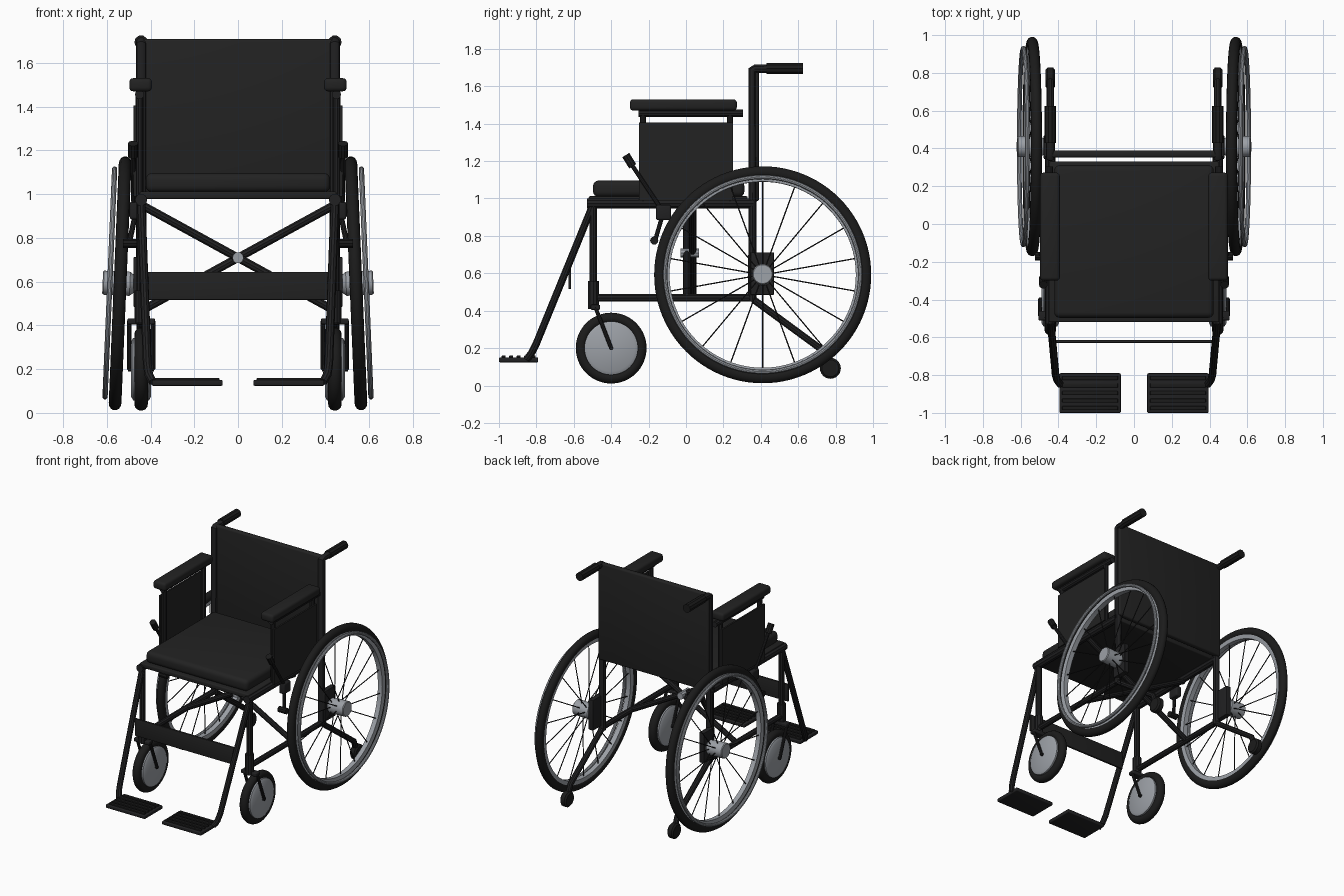
import bpy, bmesh, math
from mathutils import Matrix, Vector

cube = bpy.data.objects.get("Cube")
if cube:
    bpy.data.objects.remove(cube, do_unlink=True)


def material(name, rgb, rough=0.6):
    m = bpy.data.materials.new(name)
    m.use_nodes = True
    m.diffuse_color = (*rgb, 1)
    shader = m.node_tree.nodes["Principled BSDF"]
    shader.inputs["Base Color"].default_value = (*rgb, 1)
    shader.inputs["Roughness"].default_value = rough
    return m


FRAME = material("black frame", (0.015, 0.015, 0.016))
FABRIC = material("black fabric", (0.016, 0.016, 0.016))
RUBBER = material("black rubber", (0.011, 0.011, 0.011))
METAL = material("grey metal", (0.33, 0.35, 0.38))


def finish(name, mesh, mat, mirror):
    """Shade a mesh, add it to the scene and mirror it when it is a side part."""
    mesh.materials.clear()
    mesh.materials.append(mat)
    mesh.shade_smooth()
    mesh.set_sharp_from_angle(angle=math.radians(35))
    ob = bpy.data.objects.new(name, mesh)
    bpy.context.scene.collection.objects.link(ob)
    if mirror:
        ob.modifiers.new("Mirror", "MIRROR")
    return ob


def from_bmesh(name, bm, mat, mirror, matrix=None):
    if matrix:
        bm.transform(matrix)
    bmesh.ops.recalc_face_normals(bm, faces=bm.faces)
    mesh = bpy.data.meshes.new(name)
    bm.to_mesh(mesh)
    bm.free()
    return finish(name, mesh, mat, mirror)


def box(name, x, y, z, mat, bevel=0.0, mirror=True, segments=3):
    """Box given by its (min, max) range on each axis."""
    bm = bmesh.new()
    bmesh.ops.create_cube(bm, size=1)
    for v in bm.verts:
        v.co = [lo + (hi - lo) * (c + 0.5) for c, (lo, hi) in zip(v.co, (x, y, z))]
    if bevel:
        bmesh.ops.bevel(bm, geom=bm.edges[:], offset=bevel, segments=segments,
                        profile=0.5, affect="EDGES")
    return from_bmesh(name, bm, mat, mirror)


def tube(name, points, radius, mat=FRAME, mirror=True):
    """Round tube along a path."""
    curve = bpy.data.curves.new(name, "CURVE")
    curve.dimensions = "3D"
    curve.bevel_depth = radius
    curve.bevel_resolution = 3
    curve.use_fill_caps = True
    spline = curve.splines.new("POLY")
    spline.points.add(len(points) - 1)
    for p, co in zip(spline.points, points):
        p.co = (*co, 1)
    temp = bpy.data.objects.new(name, curve)
    mesh = bpy.data.meshes.new_from_object(temp)
    bpy.data.objects.remove(temp)
    return finish(name, mesh, mat, mirror)


def lathe(name, profile, mat, matrix, steps=64):
    """Closed (x, radius) profile turned about the x axis."""
    bm = bmesh.new()
    verts = [bm.verts.new((x, 0, r)) for x, r in profile]
    edges = [bm.edges.new((verts[i - 1], verts[i])) for i in range(len(verts))]
    bmesh.ops.spin(bm, geom=verts + edges, cent=(0, 0, 0), axis=(1, 0, 0),
                   angle=math.tau, steps=steps, use_merge=True)
    bmesh.ops.remove_doubles(bm, verts=bm.verts[:], dist=1e-5)
    return from_bmesh(name, bm, mat, True, matrix)


def ring(x, major, width, height, count=14):
    """Elliptical cross-section for a torus."""
    return [(x + width * math.cos(math.tau * i / count),
             major + height * math.sin(math.tau * i / count)) for i in range(count)]


SIDE = 0.443

# Rear wheels, leaning in at the top
wheel = Matrix.Translation((0.539, 0.41, 0.592)) @ Matrix.Rotation(math.radians(-2.4), 4, "Y")
lathe("rear_tyre", ring(0, 0.548, 0.029, 0.033), RUBBER, wheel, 96)
lathe("rear_rim", [(-0.018, 0.498), (0.018, 0.498), (0.022, 0.532), (-0.022, 0.532)],
      METAL, wheel, 96)
lathe("hand_rim", ring(0.047, 0.521, 0.012, 0.012, 10), METAL, wheel, 96)
lathe("rear_hub", [(-0.07, 0), (-0.07, 0.035), (-0.045, 0.055), (0.075, 0.055),
                   (0.08, 0.05), (0.08, 0)], METAL, wheel, 32)
SPOKES = 18
for i in range(SPOKES):
    a = math.tau * i / SPOKES
    x = 0.025 if i % 2 else -0.025
    inner = Vector((x, 0.05 * math.sin(a), 0.05 * math.cos(a)))
    outer = Vector((0, 0.505 * math.sin(a), 0.505 * math.cos(a)))
    tube(f"spoke_{i + 1}", [wheel @ inner, wheel @ outer], 0.0035)

# Casters and forks
caster = Matrix.Translation((SIDE, -0.40, 0.2))
lathe("caster_tyre", ring(0, 0.16, 0.031, 0.03), RUBBER, caster)
lathe("caster_disc", [(-0.046, 0), (-0.046, 0.125), (-0.036, 0.143), (0.036, 0.143),
                      (0.046, 0.125), (0.046, 0)], METAL, caster)
for name, x in (("inner", SIDE - 0.054), ("outer", SIDE + 0.054)):
    tube(f"caster_fork_{name}", [(x, -0.485, 0.42), (x, -0.40, 0.2)], 0.011)
tube("caster_axle", [(SIDE - 0.06, -0.40, 0.2), (SIDE + 0.06, -0.40, 0.2)], 0.012)
box("fork_crown", (SIDE - 0.063, SIDE + 0.063), (-0.51, -0.46), (0.405, 0.432), FRAME, 0.006)
tube("caster_sleeve", [(SIDE, -0.495, 0.41), (SIDE, -0.495, 0.56)], 0.03)

# Side frames
tube("front_post", [(SIDE, -0.495, 0.42), (SIDE, -0.495, 0.98)], 0.021)
tube("seat_rail", [(SIDE, -0.53, 0.974), (SIDE, 0.36, 0.974)], 0.028)
tube("lower_rail", [(SIDE, -0.495, 0.468), (SIDE, 0.36, 0.468)], 0.021)
tube("back_post", [(SIDE, 0.355, 0.45), (SIDE, 0.355, 1.685), (SIDE, 0.37, 1.693),
                   (SIDE, 0.46, 1.693)], 0.024)
box("axle_plate", (0.44, 0.478), (0.345, 0.47), (0.485, 0.712), FRAME, 0.004)
tube("push_handle_grip", [(SIDE, 0.43, 1.695), (SIDE, 0.626, 1.695)], 0.031, RUBBER)

# Anti-tip legs and rollers
tube("anti_tip_leg", [(SIDE, 0.36, 0.46), (SIDE, 0.735, 0.185), (SIDE, 0.77, 0.092)], 0.02)
lathe("anti_tip_roller", [(-0.025, 0), (-0.025, 0.045), (-0.015, 0.056), (0.015, 0.056),
                          (0.025, 0.045), (0.025, 0)], RUBBER,
      Matrix.Translation((SIDE, 0.772, 0.092)), 24)

# Folding cross brace with centre bolt
tube("cross_brace_a", [(-0.44, 0.005, 0.95), (0.44, 0.005, 0.468)], 0.02, mirror=False)
tube("cross_brace_b", [(0.44, 0.035, 0.95), (-0.44, 0.035, 0.468)], 0.02, mirror=False)
tube("brace_bolt", [(0, -0.03, 0.709), (0, 0.07, 0.709)], 0.026, METAL, False)

# Seat and backrest
box("seat_base", (-0.45, 0.45), (-0.52, 0.33), (0.978, 1.012), FABRIC, 0.008, False)
box("seat_cushion", (-0.422, 0.422), (-0.497, 0.312), (1.008, 1.096), FABRIC, 0.03, False, 4)
box("backrest_sling", (-0.455, 0.455), (0.352, 0.39), (0.985, 1.71), FABRIC, 0.012, False)

# Armrests with skirt guards
box("armrest_pad", (0.393, 0.497), (-0.3, 0.272), (1.47, 1.53), FABRIC, 0.018)
tube("armrest_rail", [(0.45, -0.255, 1.455), (0.45, 0.305, 1.455)], 0.021)
for name, y in (("front", -0.23), ("rear", 0.235)):
    tube(f"armrest_post_{name}", [(0.45, y, 0.98), (0.45, y, 1.455)], 0.018)
box("skirt_guard", (0.465, 0.477), (-0.25, 0.25), (0.99, 1.405), FABRIC)

# Parking brakes
tube("brake_lever", [(0.475, -0.11, 0.91), (0.48, -0.3, 1.195)], 0.012)
tube("brake_grip", [(0.48, -0.285, 1.172), (0.48, -0.322, 1.232)], 0.023, RUBBER)
box("brake_clamp", (0.45, 0.495), (-0.16, -0.08), (0.885, 0.965), FRAME, 0.01)
tube("brake_arm", [(0.465, -0.12, 0.93), (0.497, -0.165, 0.775)], 0.012)
tube("brake_pad", [(0.46, -0.17, 0.775), (0.525, -0.17, 0.775)], 0.022, RUBBER)

# Leg rests, calf strap and footplates
tube("leg_rest", [(SIDE, -0.5, 0.96), (0.415, -0.80, 0.225), (0.408, -0.825, 0.175),
                  (0.39, -0.85, 0.142)], 0.02)
box("calf_strap", (-0.415, 0.415), (-0.629, -0.614), (0.517, 0.645), FABRIC, 0.003, False)
box("footplate", (0.07, 0.394), (-1.0, -0.79), (0.124, 0.15), FRAME, 0.006)
for i in range(5):
    y = -0.975 + i * 0.04
    box(f"footplate_ridge_{i + 1}", (0.085, 0.38), (y - 0.011, y + 0.011),
        (0.145, 0.16), RUBBER, 0.004)
